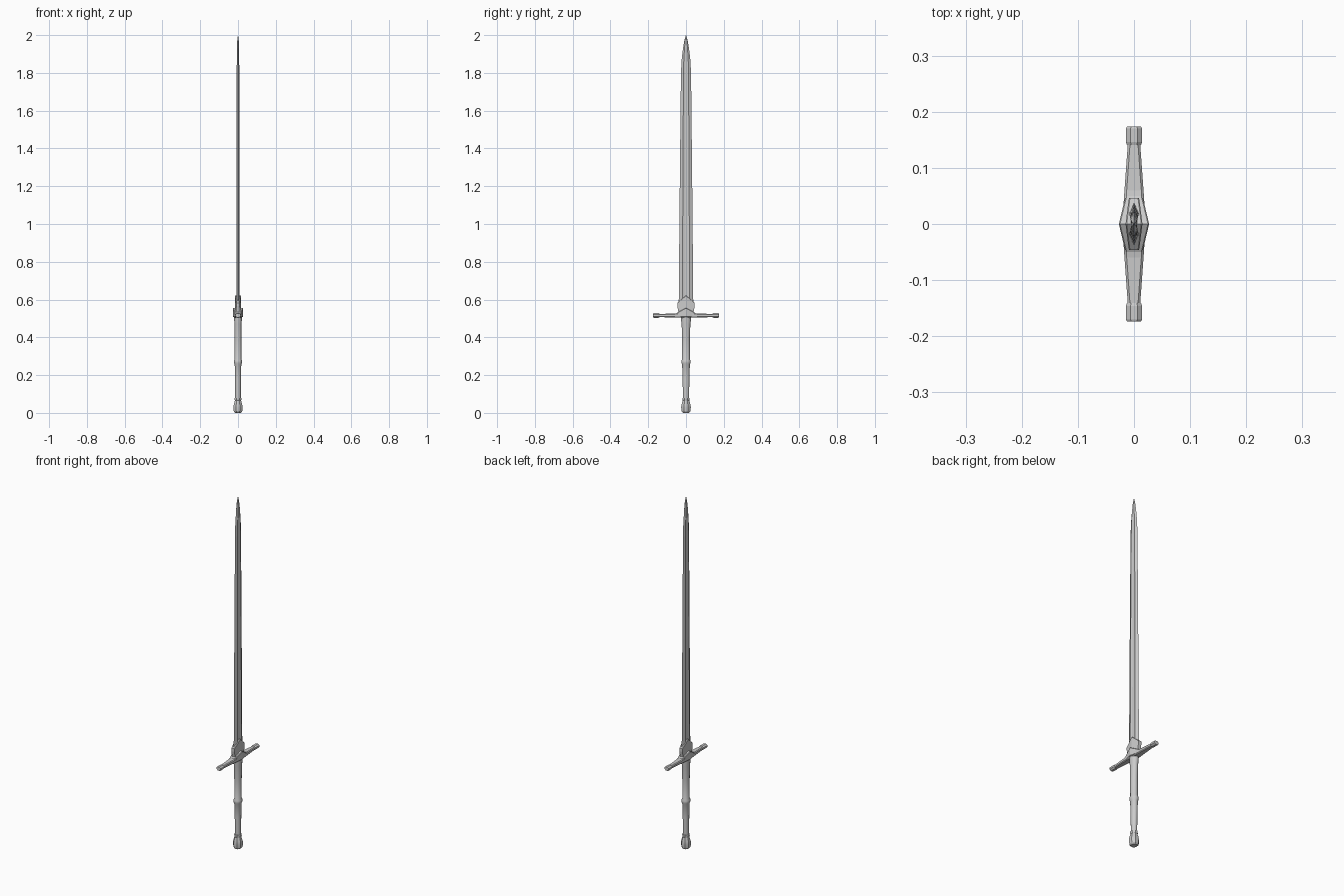
import bpy, bmesh, math

if "Cube" in bpy.data.objects:
    bpy.data.objects.remove(bpy.data.objects["Cube"])


def skin(name, rings, smooth=None):
    """Skin a stack of equal-length point rings and cap both ends."""
    bm = bmesh.new()
    loops = [[bm.verts.new(p) for p in r] for r in rings]
    n = len(loops[0])
    for a, b in zip(loops, loops[1:]):
        for i in range(n):
            j = (i + 1) % n
            bm.faces.new((a[i], a[j], b[j], b[i]))
    bm.faces.new(loops[0])
    bm.faces.new(loops[-1])
    bmesh.ops.remove_doubles(bm, verts=bm.verts, dist=1e-5)
    bmesh.ops.recalc_face_normals(bm, faces=bm.faces)
    mesh = bpy.data.meshes.new(name)
    bm.to_mesh(mesh)
    bm.free()
    ob = bpy.data.objects.new(name, mesh)
    bpy.context.collection.objects.link(ob)
    if smooth:
        bpy.ops.object.select_all(action='DESELECT')
        ob.select_set(True)
        bpy.context.view_layer.objects.active = ob
        bpy.ops.object.shade_smooth_by_angle(angle=math.radians(smooth))
    return ob


def oval(z, rx, ry, n):
    return [(rx * math.cos(2 * math.pi * (i + .5) / n),
             ry * math.sin(2 * math.pi * (i + .5) / n), z) for i in range(n)]


def cross_bar(name, half, chamfer):
    """Chamfered bar along y from half sections (y, half_x, z_low, z_high)."""
    secs = [(-y, h, a, b) for y, h, a, b in reversed(half) if y > 0] + half
    rings = []
    for y, h, a, b in secs:
        c = min(chamfer, (b - a) * .4)
        rings.append([(h, y, a + c), (h, y, b - c), (h - c, y, b), (c - h, y, b),
                      (-h, y, b - c), (-h, y, a + c), (c - h, y, a), (h - c, y, a)])
    return skin(name, rings)


# Blade: tapered, with a shallow fuller on both faces
def blade_ring(z, w, t, depth):
    half = [(0, -w), (t, -.5 * w), (t - depth, -.2 * w), (t - depth, .2 * w), (t, .5 * w)]
    return [(x, y, z) for x, y in half] + [(-x, -y, z) for x, y in half]


skin("blade", [blade_ring(*s) for s in (
    (.53, .039, .009, .003), (1.2, .033, .008, .003), (1.78, .027, .007, .0025),
    (1.86, .024, .0065, .002), (1.93, .016, .006, .001), (1.97, .009, .004, 0),
    (2.0, .0005, .0005, 0))])

# Peaked collar over the base of the blade
cross_bar("blade_collar", [(0, .015, .53, .622), (.04, .010, .53, .588),
                           (.046, .009, .565, .583)], .002)

# Crossguard with a raised diamond centre and block ends
cross_bar("crossguard", [(0, .021, .503, .54), (.03, .019, .504, .531), (.06, .017, .505, .526),
                         (.143, .011, .507, .524)], .004)
cross_bar("guard_centre", [(0, .027, .508, .556), (.05, .015, .508, .529)], .002)
for side in (-1, 1):
    end = skin("guard_end", [
        [(s * math.cos(math.pi / 4 * (i + .5)) * 1.08, side * y,
          .516 + s * .92 * math.sin(math.pi / 4 * (i + .5))) for i in range(8)]
        for y, s in ((.141, .0125), (.146, .0145), (.17, .0145), (.174, .0125))])

# Grip with a swelling at the top and a ring at mid height
skin("grip", [oval(z, rx, ry, 12) for z, rx, ry in (
    (.07, .015, .016), (.18, .016, .019), (.255, .018, .021), (.264, .022, .025),
    (.276, .022, .025), (.285, .018, .021), (.39, .0185, .021), (.47, .019, .024),
    (.49, .021, .027), (.51, .021, .027))], 40)

# Pommel
skin("pommel", [oval(z, r, r * 1.05, 8) for z, r in (
    (0, .017), (.008, .024), (.03, .0265), (.045, .024), (.066, .0175),
    (.072, .020), (.08, .019))], 30)
